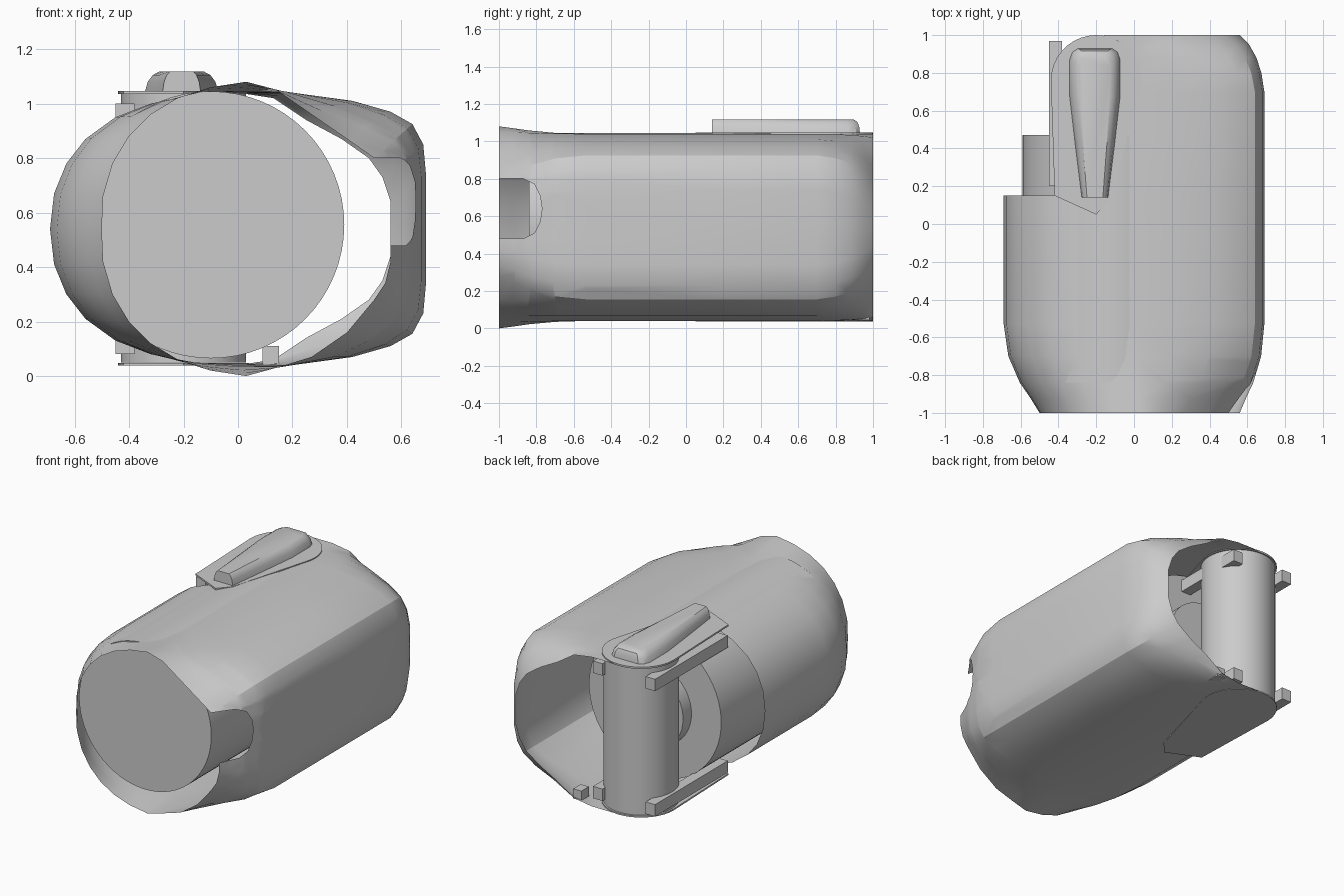
import bpy, bmesh, math
from mathutils import Vector

if "Cube" in bpy.data.objects:
    bpy.data.objects.remove(bpy.data.objects["Cube"])

ZC = 0.54


def finish(name, bm, angle=30):
    me = bpy.data.meshes.new(name)
    bm.to_mesh(me)
    bm.free()
    ob = bpy.data.objects.new(name, me)
    bpy.context.collection.objects.link(ob)
    bpy.ops.object.select_all(action='DESELECT')
    ob.select_set(True)
    bpy.context.view_layer.objects.active = ob
    bpy.ops.object.shade_smooth_by_angle(angle=math.radians(angle))
    return ob


def loft(bm, rings, caps=True):
    vs = [[bm.verts.new(p) for p in r] for r in rings]
    n = len(vs[0])
    for a, b in zip(vs, vs[1:]):
        for i in range(n):
            j = (i + 1) % n
            bm.faces.new((a[i], a[j], b[j], b[i]))
    if caps:
        bm.faces.new(vs[0][::-1])
        bm.faces.new(vs[-1])
        bmesh.ops.recalc_face_normals(bm, faces=bm.faces)


def cylinder(name, axis, c, r, lo, hi, n=48):
    def ring(t):
        out = []
        for k in range(n):
            u = c[0] + r * math.cos(2 * math.pi * k / n)
            v = c[1] + r * math.sin(2 * math.pi * k / n)
            out.append((u, t, v) if axis == 'y' else (u, v, t))
        return out
    bm = bmesh.new()
    loft(bm, [ring(lo), ring(hi)])
    return finish(name, bm)


def box(name, x0, x1, y0, y1, z0, z1):
    bm = bmesh.new()
    loft(bm, [[(x0, y0, z), (x1, y0, z), (x1, y1, z), (x0, y1, z)] for z in (z0, z1)])
    return finish(name, bm)


# Housing half-sections: x and height above the mid plane, left to right
MAIN = [(-.69, 0), (-.675, .13), (-.63, .24), (-.56, .33), (-.45, .41), (-.32, .46),
        (-.16, .49), (0, .5), (.2, .5), (.42, .47), (.56, .43), (.64, .385),
        (.68, .31), (.69, .2), (.69, 0)]
FRONT = [(-.5, 0), (-.495, .12), (-.46, .24), (-.4, .34), (-.32, .42), (-.22, .48),
         (-.1, .52), (.03, .54), (.14, .51), (.27, .42), (.4, .33), (.5, .26),
         (.54, .2), (.56, .12), (.56, 0)]
REAR = MAIN[:6] + [(-.16, .5), (0, .5), (.13, .48), (.25, .40), (.38, .33), (.48, .26),
                   (.53, .19), (.56, .1), (.56, 0)]
FRONT_LOW = list(FRONT)
FRONT_LOW[9], FRONT_LOW[10] = (.27, .47), (.4, .38)


def section(y, end, w, end_low=None):
    def mix(e):
        return [(a[0] * (1 - w) + b[0] * w, a[1] * (1 - w) + b[1] * w) for a, b in zip(MAIN, e)]
    up, low = mix(end), mix(end_low or end)
    return ([(x, y, ZC + h) for x, h in up] +
            [(x, y, ZC - h) for x, h in low[-2:0:-1]])


bm = bmesh.new()
rings = [section(y, FRONT, w, FRONT_LOW) for y, w in
         ((-1, 1), (-.92, .74), (-.84, .45), (-.7, .13), (-.53, 0))]
rings += [section(y, REAR, w) for y, w in
          ((.15, 0), (.7, 0), (.8, .12), (.88, .32), (.95, .62), (1, 1))]
loft(bm, rings, caps=False)

# Cut away the left rear side of the housing
gone = [f for f in bm.faces if f.calc_center_median().y > .15 and f.calc_center_median().x < -.17]
bmesh.ops.delete(bm, geom=gone, context='FACES')

# D-shaped notch in the right front wall
outline = [(-1.1, .48), (-.87, .48), (-.81, .51), (-.78, .57), (-.77, .64),
           (-.78, .71), (-.81, .77), (-.87, .80), (-1.1, .80)]
planes = []
for (y0, z0), (y1, z1) in zip(outline, outline[1:]):
    planes.append((Vector((0, y0, z0)), Vector((0, z1 - z0, y0 - y1)).normalized()))
for co, no in planes:
    near = [f for f in bm.faces if f.calc_center_median().x > .3 and f.calc_center_median().y < -.5]
    geom = near + list({e for f in near for e in f.edges}) + list({v for f in near for v in f.verts})
    bmesh.ops.bisect_plane(bm, geom=geom, dist=1e-5, plane_co=co, plane_no=no)
gone = [f for f in bm.faces if f.calc_center_median().x > .3 and
        all((f.calc_center_median() - co).dot(no) < 0 for co, no in planes)]
bmesh.ops.delete(bm, geom=gone, context='FACES')
finish("housing_shell", bm, 25)

# Inner drum with a smaller rear boss
cylinder("drum", 'y', (-.1, .555), .49, -.84, .47, 64)
cylinder("drum_boss", 'y', (-.1, .555), .27, .47, .56)

# Upright rear post
cylinder("rear_post", 'z', (-.2, .76), .23, .05, 1.035)

# Guide rails on both sides of the post, top and bottom
for side, x0, x1 in (("left", -.45, -.38), ("right", -.06, .01)):
    for level, z0 in (("lower", .08), ("upper", .92)):
        box(f"{side}_{level}_rail", x0, x1, .2, .97, z0, z0 + .08)

# Rounded cover plates above and below the post
arc = [(-.2 + .24 * math.cos(math.radians(a)), .76 + .24 * math.sin(math.radians(a)))
       for a in range(-20, 181, 10)]
plate = arc + [(-.42, .15), (-.2, .05), (-.13, .13)]
for name, z0, z1 in (("top_plate", 1.035, 1.046), ("bottom_plate", .038, .048)):
    bm = bmesh.new()
    loft(bm, [[(x, y, z) for x, y in plate] for z in (z0, z1)])
    finish(name, bm)
box("bottom_tab", .09, .15, .9, .98, .045, .11)

# Tapered latch lever on top
half = [(.07, .14), (.105, .42), (.135, .68), (.135, .87), (.12, .91), (.09, .93)]
bm = bmesh.new()
levels = []
for z, f, back in ((1.042, 1, 0), (1.08, .92, .004), (1.105, .78, .015), (1.118, .6, .035)):
    r = [(-.207 + x * f, y - (back if y > .8 else 0), z) for x, y in half]
    levels.append(r + [(-.414 - x, y, z) for x, y, z in r[::-1]])
loft(bm, levels)
finish("latch_lever", bm)
